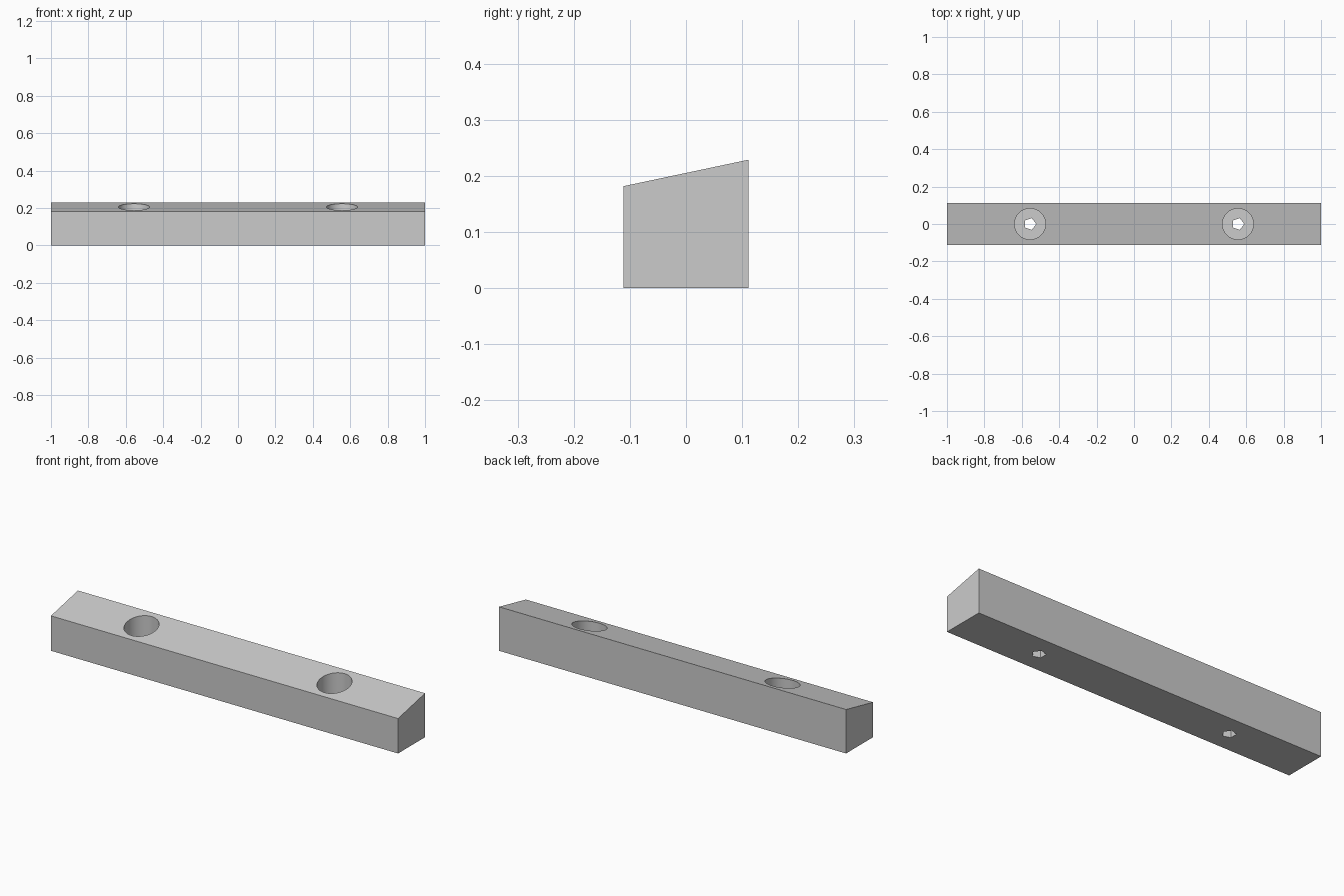
import bpy, bmesh
from math import cos, sin, tau
from mathutils import Vector

cube = bpy.data.objects.get("Cube")
if cube:
    bpy.data.objects.remove(cube)

LENGTH, DEPTH = 2.0, 0.222
FRONT_HEIGHT, BACK_HEIGHT = 0.182, 0.229
HOLE_X, FLOOR_Z = 0.556, 0.067
BORE_RADIUS, SCREW_RADIUS = 0.083, 0.033

grey = bpy.data.materials.new("plain grey")
grey.use_nodes = True
colour = (0.6, 0.6, 0.6, 1)
grey.diffuse_color = colour
grey.node_tree.nodes["Principled BSDF"].inputs["Base Color"].default_value = colour


def prism(name, outline, direction):
    """Extrude a closed outline along a direction."""
    bm = bmesh.new()
    face = bm.faces.new([bm.verts.new(p) for p in outline])
    extruded = bmesh.ops.extrude_face_region(bm, geom=[face], use_keep_orig=True)["geom"]
    moved = [g for g in extruded if isinstance(g, bmesh.types.BMVert)]
    bmesh.ops.translate(bm, verts=moved, vec=Vector(direction))
    bmesh.ops.recalc_face_normals(bm, faces=bm.faces[:])
    mesh = bpy.data.meshes.new(name)
    bm.to_mesh(mesh)
    bm.free()
    mesh.materials.append(grey)
    obj = bpy.data.objects.new(name, mesh)
    bpy.context.collection.objects.link(obj)
    return obj


def drill(target, x, radius, sides, bottom, top):
    """Cut a vertical hole, then discard the cutter."""
    ring = [(x + radius * cos(tau * i / sides), radius * sin(tau * i / sides), bottom)
            for i in range(sides)]
    cutter = prism("hole_cutter", ring, (0, 0, top - bottom))
    cutter.hide_render = True
    cut = target.modifiers.new("hole", "BOOLEAN")
    cut.operation = "DIFFERENCE"
    cut.solver = "EXACT"
    cut.object = cutter
    bpy.context.view_layer.objects.active = target
    bpy.ops.object.modifier_apply(modifier=cut.name)
    bpy.data.objects.remove(cutter)


# Bar with a top that slopes up to the back
left, half = -LENGTH / 2, DEPTH / 2
profile = [(left, -half, 0), (left, half, 0),
           (left, half, BACK_HEIGHT), (left, -half, FRONT_HEIGHT)]
bar = prism("sloped_bar", profile, (LENGTH, 0, 0))

# Wide counterbores with five-sided screw holes through the floor
for x in (-HOLE_X, HOLE_X):
    drill(bar, x, BORE_RADIUS, 48, FLOOR_Z, 0.4)
    drill(bar, x, SCREW_RADIUS, 5, -0.1, 0.3)

# Smooth bore walls with sharp rims
bpy.ops.object.select_all(action="DESELECT")
bar.select_set(True)
bpy.context.view_layer.objects.active = bar
bpy.ops.object.shade_smooth_by_angle(angle=0.5)
